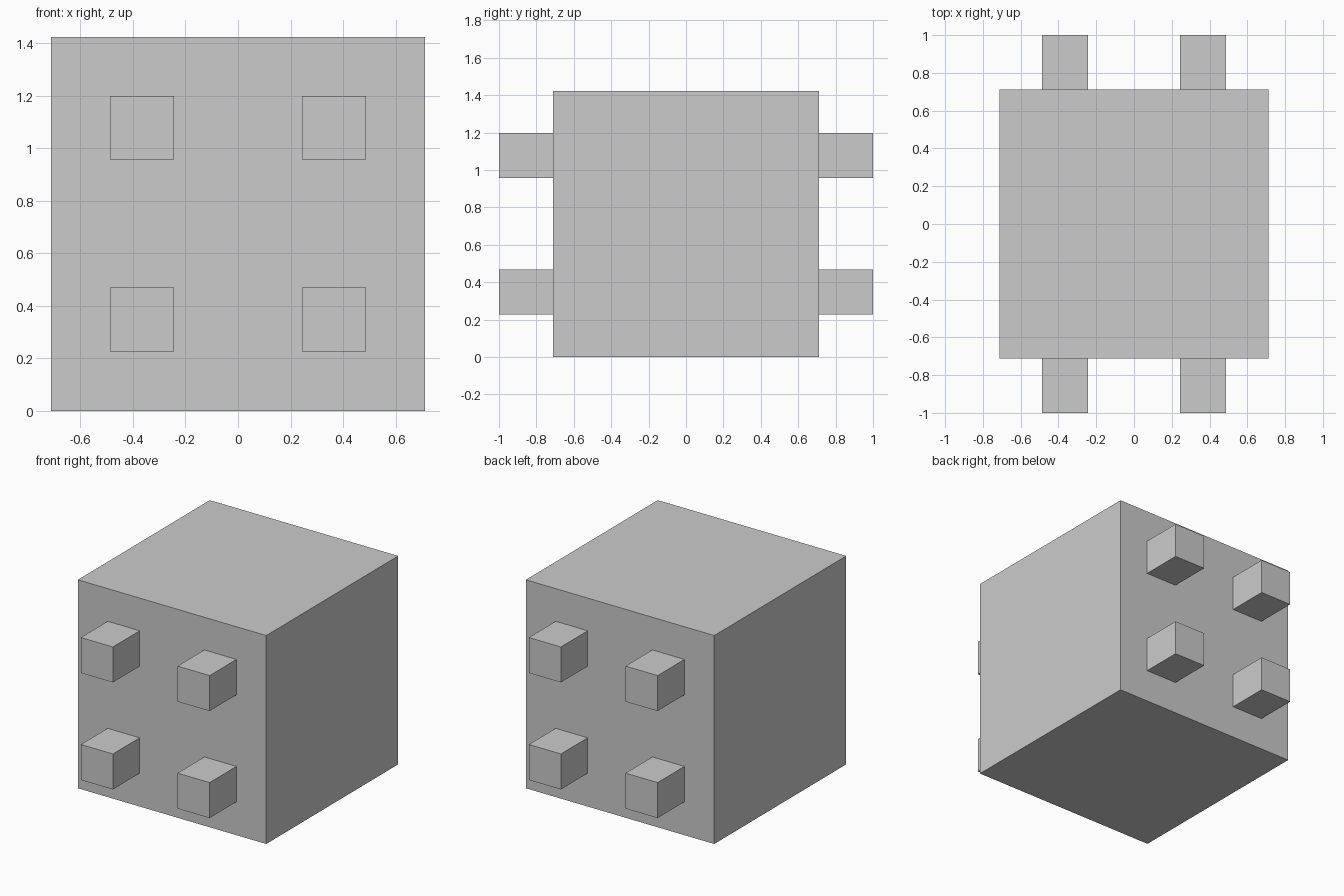
import bpy

if "Cube" in bpy.data.objects:
    bpy.data.objects.remove(bpy.data.objects["Cube"])

BODY = 1.422          # cube edge length
MID = BODY / 2
PEG = 0.242           # peg cross-section
OFFSET = 0.365        # peg centre distance from the body axis
TIP = 1.0             # outer end of the pegs along y
EMBED = 0.01          # small overlap into the body


def box(name, centre, size):
    bpy.ops.mesh.primitive_cube_add(size=1, location=centre)
    obj = bpy.context.object
    obj.name = name
    obj.scale = size
    bpy.ops.object.transform_apply(location=False, rotation=False, scale=True)
    return obj


# Main block
box("body", (0, 0, MID), (BODY, BODY, BODY))

# Four square pegs on the front and four on the back
inner = MID - EMBED
for side, y_sign in (("front", -1), ("back", 1)):
    for row, z_sign in (("lower", -1), ("upper", 1)):
        for column, x_sign in (("left", -1), ("right", 1)):
            box(f"{side}_{row}_{column}_peg",
                (x_sign * OFFSET, y_sign * (TIP + inner) / 2, MID + 0.002 + z_sign * OFFSET),
                (PEG, TIP - inner, PEG))
